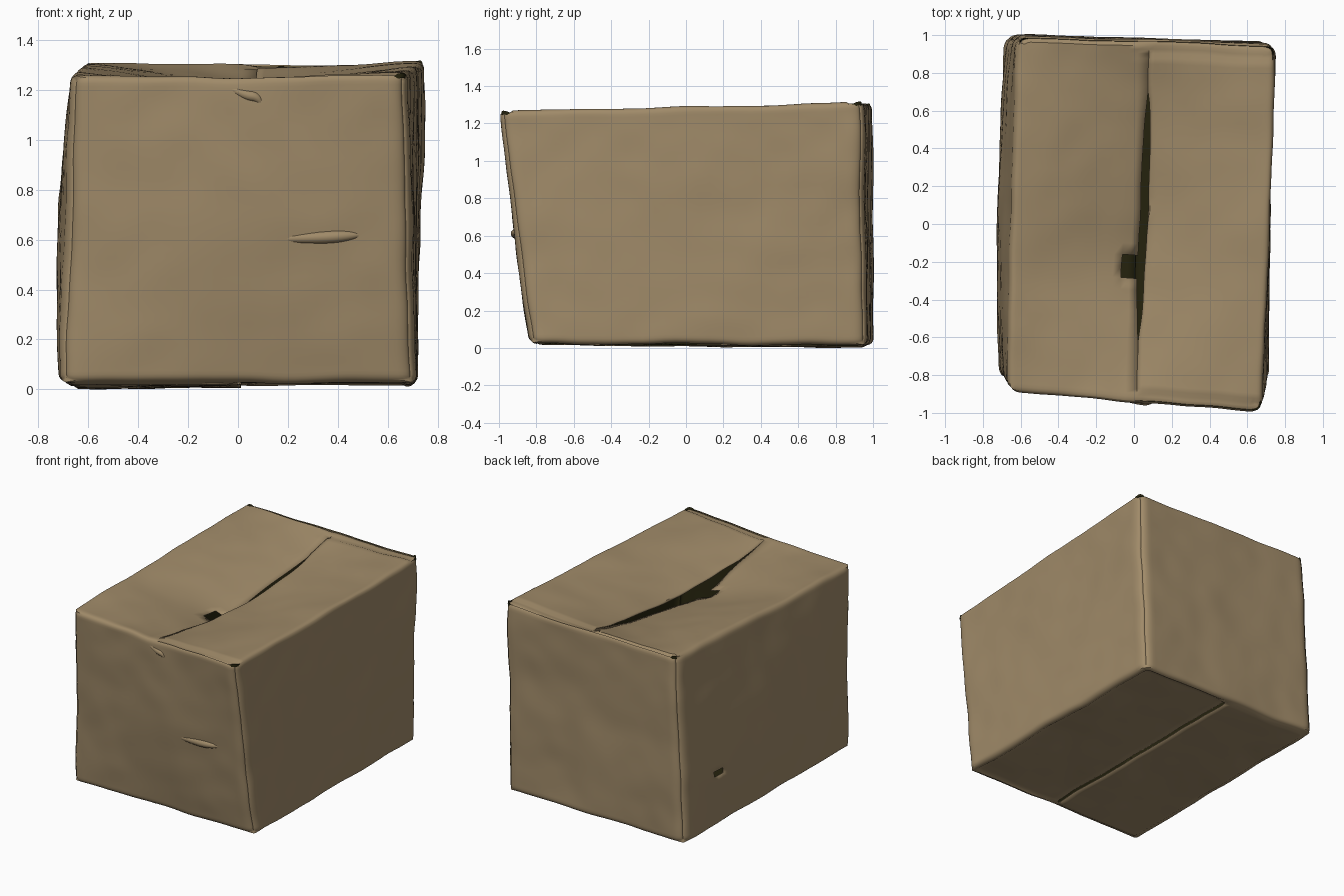
import bpy, bmesh, math
from mathutils import Vector, noise

old = bpy.data.objects.get("Cube")
if old:
    bpy.data.objects.remove(old, do_unlink=True)


def material(name, rgb):
    m = bpy.data.materials.new(name)
    m.use_nodes = True
    m.diffuse_color = (*rgb, 1)
    bsdf = m.node_tree.nodes["Principled BSDF"]
    bsdf.inputs["Base Color"].default_value = (*rgb, 1)
    bsdf.inputs["Roughness"].default_value = 0.9
    return m


cardboard = material("cardboard", (0.35, 0.255, 0.14))
dark = material("dark inside", (0.018, 0.016, 0.004))

# Skewed box corners: bottom then top, each front left, front right, back left, back right
CORNERS = [Vector(c) for c in (
    (-0.715, -0.82, 0.035), (0.715, -0.84, 0.03), (-0.69, 1.0, 0.02), (0.715, 0.965, 0.02),
    (-0.675, -0.885, 1.265), (0.68, -1.0, 1.275), (-0.62, 1.0, 1.315), (0.755, 0.95, 1.32))]
HALF = Vector((0.72, 0.96, 0.64))


def rounded(d, radius, axes):
    """Round the box edges that lie between the given axes."""
    core = d.copy()
    for i in axes:
        core[i] = max(radius - HALF[i], min(HALF[i] - radius, d[i]))
    off = d - core
    if off.length > 0:
        d = core + off.normalized() * max(abs(a) for a in off)
    return d


def skewed(p):
    """Blend the eight corners."""
    a, b, c = ((k + 1) / 2 for k in p)
    mix = lambda i: CORNERS[i].lerp(CORNERS[i + 1], a)
    return mix(0).lerp(mix(2), b).lerp(mix(4).lerp(mix(6), b), c)


def shaped(p, side):
    u, v, w = p
    d = Vector(a * b for a, b in zip(p, HALF))
    d = rounded(rounded(d, 0.075, (0, 1)), 0.035, (0, 1, 2))
    q = skewed(Vector(a / b for a, b in zip(d, HALF)))
    # Bulging side walls
    q.x += 0.045 * min(0, u) * (1 - v * v) * (1 - w * w)
    q.y += 0.025 * min(0, v) * (1 - u * u) * (1 - w * w)
    # Crumpled cardboard
    q += 0.01 * noise.noise_vector(q * 2.3) + 0.005 * noise.noise_vector(q * 6)
    if w > 0.999:
        # Lid flaps sag towards the open slit, the torn one dipping further
        near, along = 1 - abs(u), 1 - v * v
        dip = 0.12 if side >= 0 else 0.135 + 0.05 * math.exp(-((v + 0.27) / 0.25) ** 2)
        q.z -= dip * near ** 1.2 * along
        # Lowered lips in front of and behind the flaps
        if v > (0.9 if u > 0 else 0.97) or (u > 0 and v < -0.93):
            q.z -= 0.012
        if abs(u) < 0.001:
            q.x += 0.015 + side * 0.02 * max(0, 1 - ((v - 0.03) / 0.68) ** 4)
    elif w < -0.999 and abs(u) < 0.93 and abs(v) < 0.95:
        # One bottom flap overlaps the other
        q.z += 0.01 * side
    return q


# Box shell
bm = bmesh.new()
bmesh.ops.create_cube(bm, size=2)
bmesh.ops.subdivide_edges(bm, edges=bm.edges[:], cuts=47, use_grid_fill=True)
for v in bm.verts:
    v.co = Vector(math.sin(k * math.pi / 2) for k in v.co)


# Torn notch beside the slit and a small hole in the side wall
def torn(c):
    notch = c.z > 0.999 and -0.13 < c.x < 0 and -0.33 < c.y < -0.18
    hole = c.x < -0.999 and 0.58 < c.y < 0.65 and -0.47 < c.z < -0.41
    return notch or hole


holes = [f for f in bm.faces if torn(f.calc_center_median())]
bmesh.ops.delete(bm, geom=holes, context='FACES')

# Open the top and bottom seams
seam = [e for e in bm.edges if all(
    abs(v.co.x) < 0.001 and abs(v.co.z) > 0.999 and abs(v.co.y) < 0.95 for v in e.verts)]
bmesh.ops.split_edges(bm, edges=seam)

moves = []
for v in bm.verts:
    cx = sum(f.calc_center_median().x for f in v.link_faces)
    side = 0 if abs(cx) < 0.001 else math.copysign(1, cx)
    moves.append((v, shaped(v.co.copy(), side)))
for v, q in moves:
    v.co = q
low = min(v.co.z for v in bm.verts)
for v in bm.verts:
    v.co.z -= low

mesh = bpy.data.meshes.new("box_shell")
bm.to_mesh(mesh)
bm.free()
box = bpy.data.objects.new("box_shell", mesh)
bpy.context.collection.objects.link(box)
mesh.materials.append(cardboard)
mesh.materials.append(dark)

bpy.ops.object.select_all(action='DESELECT')
box.select_set(True)
bpy.context.view_layer.objects.active = box
bpy.ops.object.shade_smooth_by_angle(angle=math.radians(40))

# Wall thickness with a dark inner face
wall = box.modifiers.new("wall", 'SOLIDIFY')
wall.thickness = 0.005
wall.offset = -1
wall.material_offset = 1


def crease(name, points):
    """Tapered ridge; each point is x, y, z and a radius."""
    curve = bpy.data.curves.new(name, 'CURVE')
    curve.dimensions = '3D'
    curve.bevel_depth = 1
    curve.bevel_resolution = 4
    curve.use_fill_caps = True
    s = curve.splines.new('NURBS')
    s.points.add(len(points) - 1)
    s.use_endpoint_u = True
    s.order_u = 3
    for p, (x, y, z, r) in zip(s.points, points):
        p.co = (x, y, z, 1)
        p.radius = r
    curve.materials.append(cardboard)
    ob = bpy.data.objects.new(name, curve)
    bpy.context.collection.objects.link(ob)


# Creases in the front wall
crease("front_lower_crease", [(0.05, -0.89, 0.6, 0.005), (0.28, -0.907, 0.605, 0.025),
                              (0.44, -0.915, 0.615, 0.026), (0.5, -0.905, 0.62, 0.005)])
crease("front_upper_crease", [(-0.06, -0.932, 1.22, 0.004), (0.02, -0.936, 1.18, 0.022),
                              (0.09, -0.942, 1.17, 0.02), (0.1, -0.93, 1.12, 0.004)])
# Small torn tabs along the bottom edge
crease("front_bottom_tab", [(-0.22, -0.78, 0.035, 0.004), (-0.08, -0.79, 0.024, 0.016),
                            (-0.02, -0.78, 0.035, 0.004)])
crease("back_bottom_tab", [(-0.08, 0.94, 0.03, 0.004), (0.0, 0.95, 0.022, 0.018),
                           (0.1, 0.93, 0.03, 0.004)])
